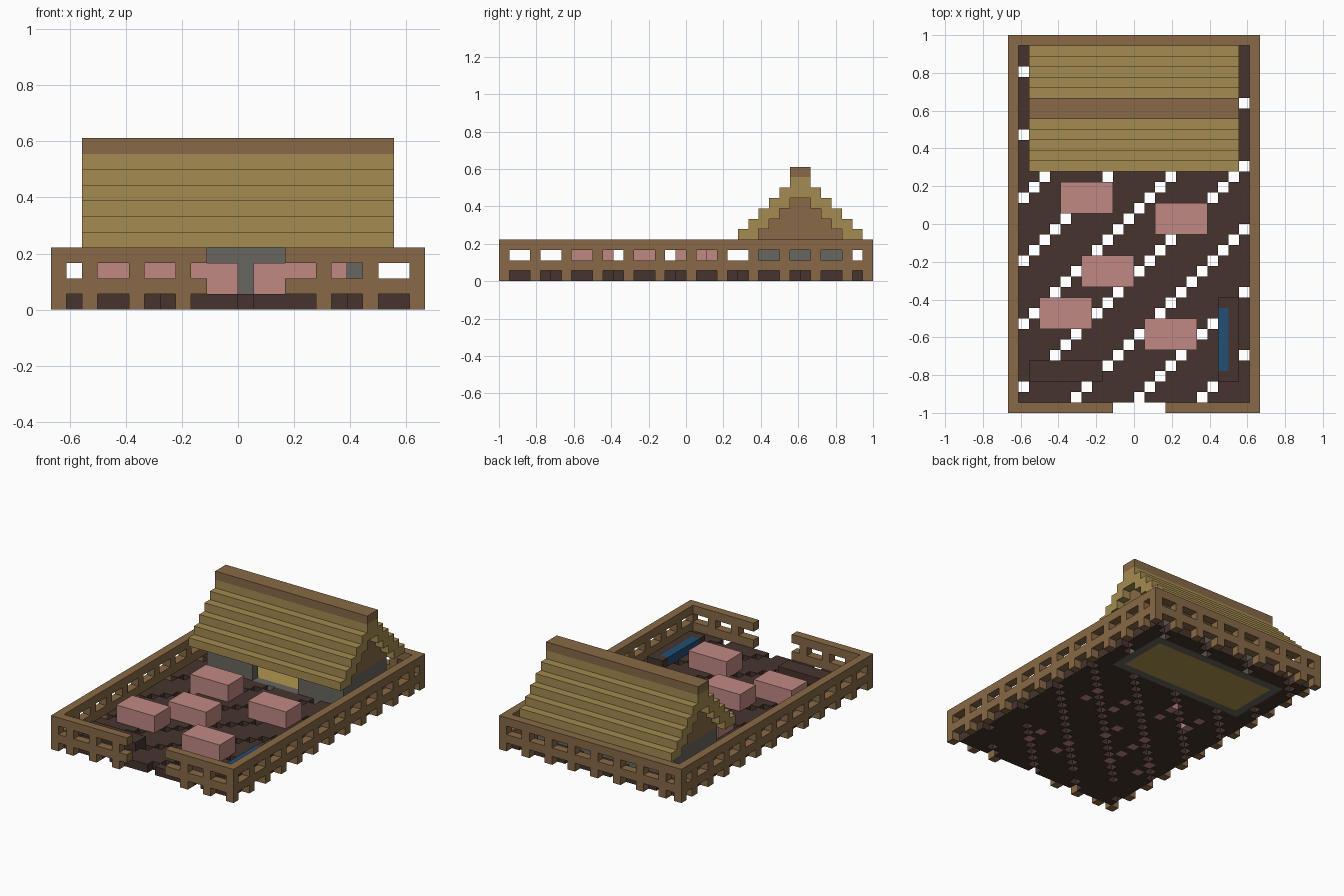
import bpy
import bmesh
from mathutils import Vector

cube = bpy.data.objects.get("Cube")
if cube:
    bpy.data.objects.remove(cube, do_unlink=True)

U = 1 / 18          # block size; the yard is 24 x 36 blocks
NX, NY = 24, 36


def material(name, rgb):
    lin = [((c / 255 + 0.055) / 1.055) ** 2.4 for c in rgb] + [1]
    m = bpy.data.materials.new(name)
    m.use_nodes = True
    m.diffuse_color = lin
    m.node_tree.nodes["Principled BSDF"].inputs["Base Color"].default_value = lin
    return m


WOOD = material("wood_brown", (136, 105, 70))
SOIL = material("dark_brown", (70, 52, 45))
STRAW = material("straw_tan", (164, 139, 80))
HAY = material("hay_yellow", (177, 150, 78))
STONE = material("stone_grey", (104, 102, 94))
PINK = material("pink", (192, 136, 132))
WATER = material("water_blue", (34, 78, 115))


def point(i, j, k):
    return Vector(((i - NX / 2) * U, (j - NY / 2) * U, k * U))


def finish(name, bm, mat):
    mesh = bpy.data.meshes.new(name)
    bmesh.ops.recalc_face_normals(bm, faces=bm.faces)
    bm.to_mesh(mesh)
    bm.free()
    mesh.materials.append(mat)
    obj = bpy.data.objects.new(name, mesh)
    bpy.context.collection.objects.link(obj)
    return obj


def blocks(name, mat, boxes):
    """One object from boxes given as (i0, i1, j0, j1, k0, k1) in blocks."""
    bm = bmesh.new()
    for i0, i1, j0, j1, k0, k1 in boxes:
        lo, hi = point(i0, j0, k0), point(i1, j1, k1)
        verts = bmesh.ops.create_cube(bm, size=1)["verts"]
        for v in verts:
            v.co = Vector([lo[a] if v.co[a] < 0 else hi[a] for a in range(3)])
    return finish(name, bm, mat)


# Pigs: lower-left block of each 5 x 3 body
pigs = [(5, 19), (14, 17), (7, 12), (3, 8), (13, 6)]
legs = set()
for n, (i, j) in enumerate(pigs, 1):
    feet = [(i + a, j + b) for a in (0, 4) for b in (0, 2)]
    legs.update(feet)
    blocks(f"pig_body_{n}", PINK, [(i, i + 5, j, j + 3, 1, 3)])
    blocks(f"pig_legs_{n}", PINK, [(a, a + 1, b, b + 1, 0, 1) for a, b in feet])

# Yard floor: one slab with diagonal lines of missing blocks
troughs = [(20, 22, 3, 11), (2, 9, 3, 5)]


def is_floor(i, j):
    if not (1 <= i <= 22 and 1 <= j <= 34) or (i, j) in legs:
        return False
    if 3 <= i <= 20 and 25 <= j <= 32:
        return False
    if any(a <= i < b and c <= j < d for a, b, c, d in troughs):
        return True
    return (i - j) % 6 != 5


bm = bmesh.new()
for i in range(NX):
    for j in range(NY):
        if not is_floor(i, j):
            continue
        ring = [(i, j), (i + 1, j), (i + 1, j + 1), (i, j + 1)]
        for k in (0, 1):
            bm.faces.new([bm.verts.new(point(a, b, k)) for a, b in ring])
        # side walls only where the neighbour is missing
        for s, (di, dj) in enumerate([(0, -1), (1, 0), (0, 1), (-1, 0)]):
            if not is_floor(i + di, j + dj):
                p, q = ring[s], ring[(s + 1) % 4]
                bm.faces.new([bm.verts.new(point(*c)) for c in
                              ((*p, 0), (*q, 0), (*q, 1), (*p, 1))])
bmesh.ops.remove_doubles(bm, verts=bm.verts, dist=U * 0.01)
finish("yard_floor", bm, SOIL)

# Fence: two rails on posts, with a gate opening at the front
rails, posts = [], []
for k in (1, 3):
    rails += [(0, 1, 0, NY, k, k + 1), (23, 24, 0, NY, k, k + 1),
              (1, 23, 35, 36, k, k + 1),
              (1, 10, 0, 1, k, k + 1), (15, 23, 0, 1, k, k + 1)]
for k in (0, 2):
    for j in list(range(0, NY, 3)) + [35]:
        posts += [(i, i + 1, j, j + 1, k, k + 1) for i in (0, 23)]
    for i in range(2, 23, 3):
        posts.append((i, i + 1, 35, 36, k, k + 1))
        if not 10 <= i < 15:
            posts.append((i, i + 1, 0, 1, k, k + 1))
blocks("fence_rails", WOOD, rails)
blocks("fence_posts", WOOD, posts)

# Feeding trough and water trough
blocks("feed_trough", SOIL, [(2, 9, 3, 5, 1, 2)])
blocks("water_trough", SOIL, [(21, 22, 3, 11, 1, 2), (20, 21, 3, 4, 1, 2),
                              (20, 21, 10, 11, 1, 2)])
blocks("water", WATER, [(20, 21, 4, 10, 1, 2)])

# Barn: stone walls around a hay floor, doorway in the front wall
blocks("barn_walls", STONE, [
    (3, 4, 25, 33, 0, 4), (20, 21, 25, 33, 0, 4), (4, 20, 32, 33, 0, 4),
    (4, 20, 25, 26, 0, 1), (4, 9, 25, 26, 1, 4), (15, 20, 25, 26, 1, 4)])
blocks("barn_floor", HAY, [(4, 20, 26, 32, 0, 1)])
blocks("barn_gables", WOOD, [(i, i + 1, 21 + k, 37 - k, k, k + 1)
                             for i in (3, 20) for k in range(4, 8)])

# Stepped straw roof with a wooden ridge
roof = [(2, 22, 28, 30, 9, 10)]
for k in range(4, 9):
    roof += [(2, 22, 19 + k, 21 + k, k, k + 1), (2, 22, 37 - k, 39 - k, k, k + 1)]
blocks("barn_roof", STRAW, roof)
blocks("roof_ridge", WOOD, [(2, 22, 28, 30, 10, 11)])
